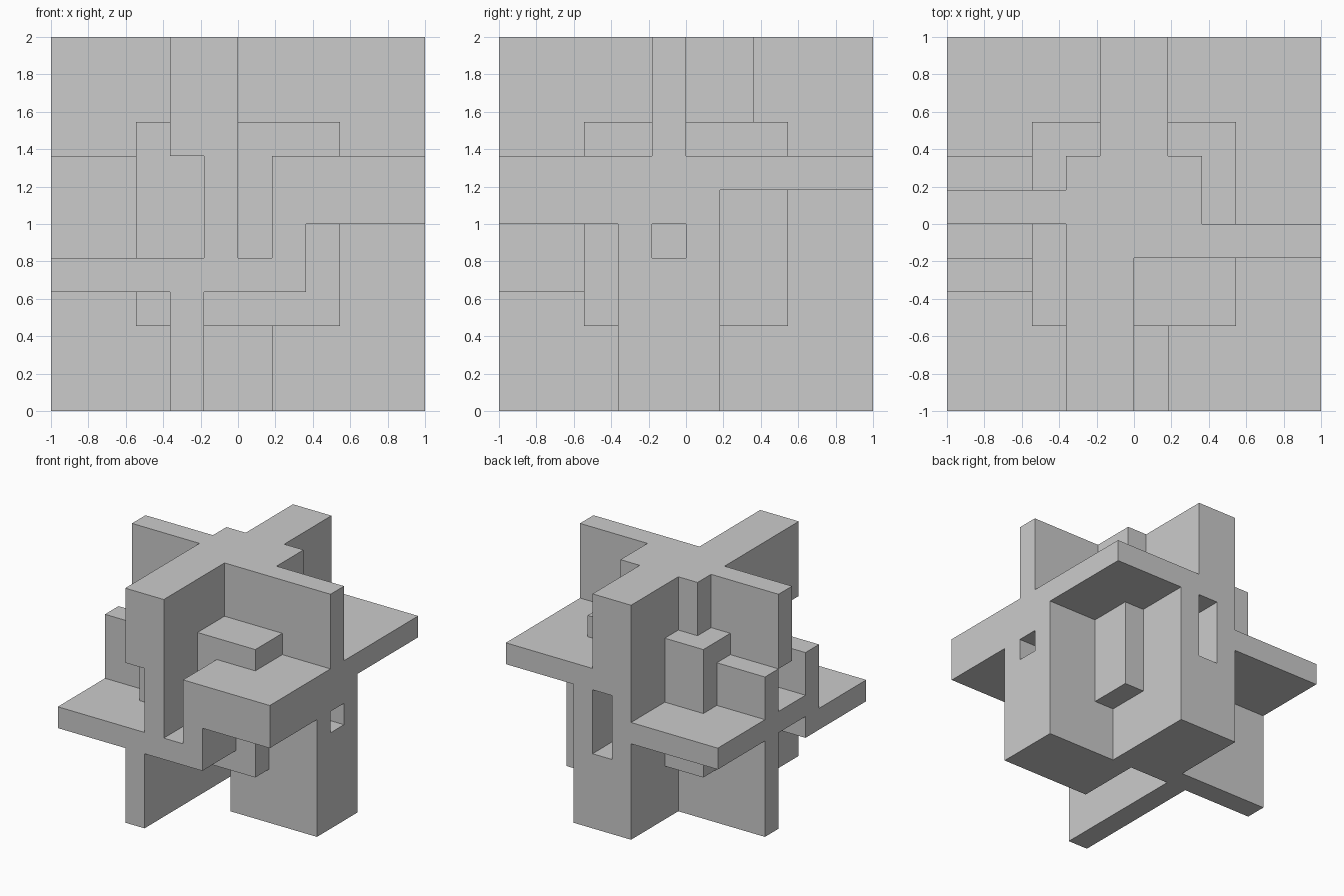
import bpy, bmesh

if "Cube" in bpy.data.objects:
    bpy.data.objects.remove(bpy.data.objects["Cube"])

U = 1 / 11                                   # one grid unit
CUTS = [-11, -6, -4, -2, 0, 2, 4, 6, 11]     # shared slicing planes on every axis
N = len(CUTS) - 1
solid = set()


def box(ranges, fill=True):
    """Fill or carve an axis-aligned box given as three (lo, hi) ranges."""
    spans = [range(CUTS.index(a), CUTS.index(b)) for a, b in ranges]
    cells = {(i, j, k) for i in spans[0] for j in spans[1] for k in spans[2]}
    if fill:
        solid.update(cells)
    else:
        solid.difference_update(cells)


def side(sign, near):
    return (near, 11) if sign > 0 else (-11, -near)


def with_axis(axis, r, others):
    """Insert range r at the given axis among the two other ranges."""
    out = list(others)
    out.insert(axis, r)
    return out


# central cube
box([(-6, 6)] * 3)

# square bosses on each face, with their slots: (axis, sign, [two-range slots])
bosses = [
    (2, 1, [((0, 4), (-4, -2))]),                                  # top
    (2, -1, [((-2, 2), (-4, 2))]),                                 # bottom
    (1, -1, [((-4, -2), (-2, 4)), ((0, 2), (-2, 4))]),             # front
    (1, 1, [((0, 2), (-4, 2)), ((-4, -2), (0, 4)),
            ((-4, -2), (-4, -2))]),                                # back
    (0, 1, [((2, 4), (-4, 2)), ((-2, 0), (-2, 0))]),               # right
    (0, -1, [((-2, 2), (0, 4)), ((-2, 2), (-4, -2))]),             # left
]
for axis, sign, slots in bosses:
    box(with_axis(axis, side(sign, 6), [(-4, 4)] * 2))
    for slot in slots:
        box(with_axis(axis, side(sign, 6), slot), fill=False)

# twelve corner plates: (normal axis, thickness range, signs on other two axes)
plates = [
    (0, (-2, 2), 1, 1), (0, (-4, 0), -1, 1), (0, (-4, -2), -1, -1), (0, (-2, 4), 1, -1),
    (1, (-2, 0), 1, 1), (1, (0, 2), -1, 1), (1, (2, 4), -1, -1), (1, (-4, 2), 1, -1),
    (2, (2, 4), 1, 1), (2, (-2, 0), -1, 1), (2, (-4, -2), -1, -1), (2, (0, 4), 1, -1),
]
for axis, thick, s1, s2 in plates:
    box(with_axis(axis, thick, [side(s1, 4), side(s2, 4)]))

# skin the solid: one quad wherever a filled cell meets empty space
bm = bmesh.new()
verts = {}


def vert(p):
    if p not in verts:
        x, y, z = (CUTS[i] * U for i in p)
        verts[p] = bm.verts.new((x, y, z + 1))
    return verts[p]


for cell in solid:
    for axis in range(3):
        b, c = (axis + 1) % 3, (axis + 2) % 3
        for step in (0, 1):
            near = list(cell)
            near[axis] += 1 if step else -1
            if tuple(near) in solid:
                continue
            loop = []
            for db, dc in ((0, 0), (1, 0), (1, 1), (0, 1)):
                p = list(cell)
                p[axis] += step
                p[b] += db
                p[c] += dc
                loop.append(vert(tuple(p)))
            bm.faces.new(loop if step else loop[::-1])

# merge flat neighbours into clean faces
bmesh.ops.dissolve_limit(bm, angle_limit=0.01, verts=bm.verts[:], edges=bm.edges[:])
mesh = bpy.data.meshes.new("interlocking_block")
bm.to_mesh(mesh)
bm.free()
bpy.context.collection.objects.link(bpy.data.objects.new("interlocking_block", mesh))
